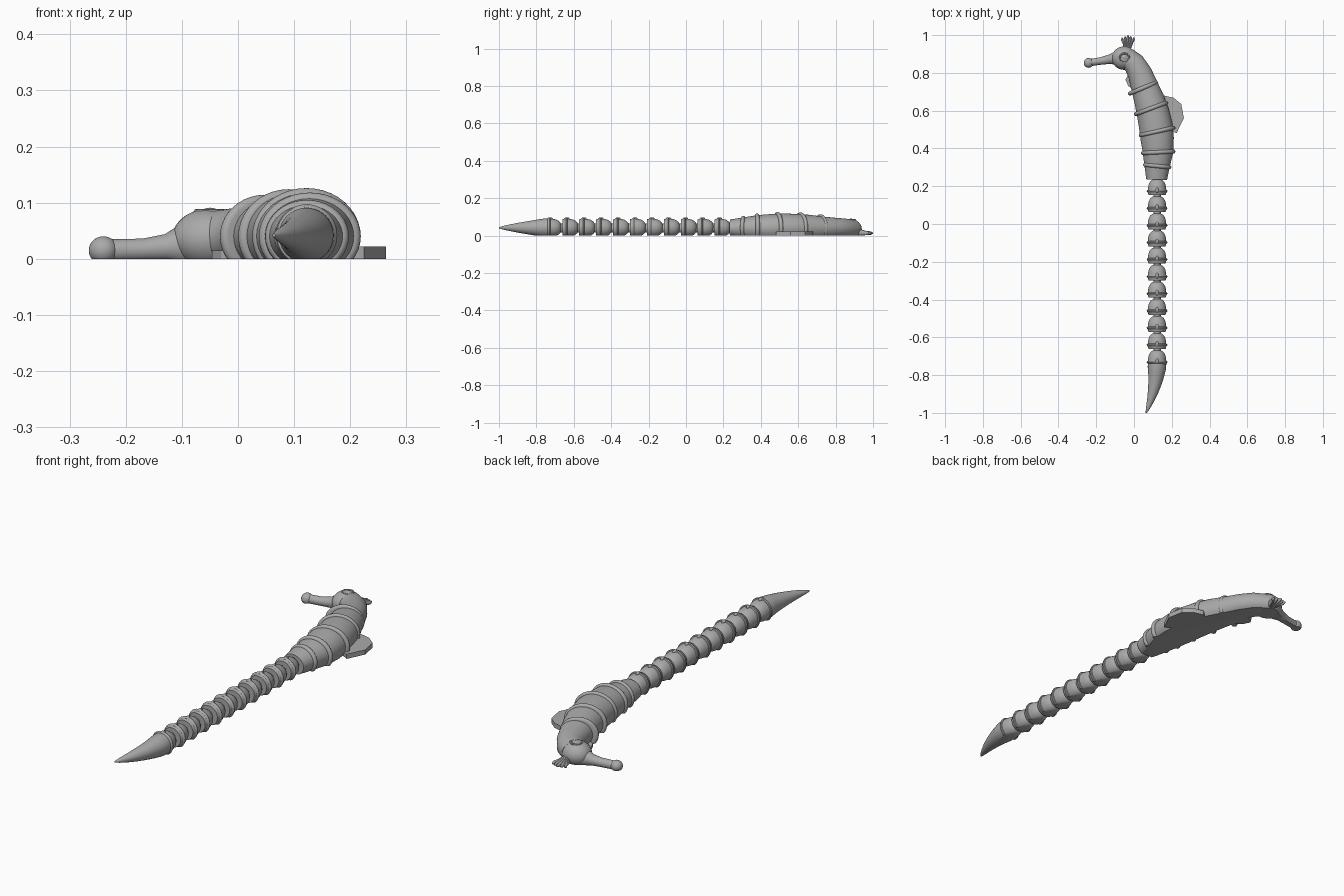
import bpy, bmesh
from math import sin, cos, pi
from mathutils import Vector

cube = bpy.data.objects.get("Cube")
if cube:
    bpy.data.objects.remove(cube, do_unlink=True)

grey = bpy.data.materials.new("plain grey")
grey.use_nodes = True
colour = (0.4, 0.4, 0.4, 1)
grey.diffuse_color = colour
grey.node_tree.nodes["Principled BSDF"].inputs["Base Color"].default_value = colour


def finish(name, bm, angle=0.6):
    """Cut the underside flat on the ground and make a shaded object."""
    geom = bm.verts[:] + bm.edges[:] + bm.faces[:]
    cut = bmesh.ops.bisect_plane(bm, geom=geom, plane_co=(0, 0, 0),
                                 plane_no=(0, 0, 1), clear_inner=True)
    edges = [e for e in cut["geom_cut"] if isinstance(e, bmesh.types.BMEdge)]
    if edges:
        bmesh.ops.holes_fill(bm, edges=edges, sides=0)
    bmesh.ops.recalc_face_normals(bm, faces=bm.faces[:])
    mesh = bpy.data.meshes.new(name)
    bm.to_mesh(mesh)
    bm.free()
    mesh.materials.append(grey)
    ob = bpy.data.objects.new(name, mesh)
    bpy.context.collection.objects.link(ob)
    bpy.ops.object.select_all(action='DESELECT')
    ob.select_set(True)
    bpy.context.view_layer.objects.active = ob
    bpy.ops.object.shade_smooth_by_angle(angle=angle)
    return ob


def tube(name, path, sides=40):
    """Loft ellipses (x, y, z, half width, half height) along a path."""
    bm = bmesh.new()
    rings = []
    for i, (x, y, z, w, h) in enumerate(path):
        a, b = path[max(i - 1, 0)], path[min(i + 1, len(path) - 1)]
        t = Vector((b[0] - a[0], b[1] - a[1], 0)).normalized()
        side = Vector((-t.y, t.x, 0))
        c = Vector((x, y, z))
        rings.append([bm.verts.new(c + side * w * cos(k * 2 * pi / sides)
                                   + Vector((0, 0, h * sin(k * 2 * pi / sides))))
                      for k in range(sides)])
    for r, s in zip(rings, rings[1:]):
        for k in range(sides):
            n = (k + 1) % sides
            bm.faces.new((r[k], r[n], s[n], s[k]))
    bm.faces.new(rings[0])
    bm.faces.new(rings[-1])
    return finish(name, bm)


def ball(name, centre, size):
    bm = bmesh.new()
    bmesh.ops.create_uvsphere(bm, u_segments=32, v_segments=20, radius=1)
    bmesh.ops.scale(bm, vec=size, verts=bm.verts)
    bmesh.ops.translate(bm, vec=centre, verts=bm.verts)
    return finish(name, bm)


def plate(name, outline, height):
    bm = bmesh.new()
    base = bm.faces.new([bm.verts.new((x, y, 0)) for x, y in outline])
    top = bmesh.ops.extrude_face_region(bm, geom=[base])["geom"]
    bmesh.ops.translate(bm, vec=(0, 0, height),
                        verts=[v for v in top if isinstance(v, bmesh.types.BMVert)])
    return finish(name, bm)


# Trunk and neck
tube("trunk", [
    (0.12, 0.235, 0.04, 0.055, 0.046), (0.122, 0.30, 0.04, 0.066, 0.056),
    (0.127, 0.38, 0.04, 0.081, 0.069), (0.123, 0.45, 0.04, 0.088, 0.075),
    (0.115, 0.52, 0.04, 0.089, 0.078), (0.10, 0.59, 0.04, 0.086, 0.076),
    (0.08, 0.66, 0.04, 0.080, 0.071), (0.055, 0.73, 0.04, 0.072, 0.062),
    (0.03, 0.80, 0.04, 0.064, 0.055), (0.0, 0.85, 0.038, 0.059, 0.053),
    (-0.04, 0.88, 0.036, 0.056, 0.050)])

# Raised bands round the trunk: centre, half width, half height, slant
bands = [(0.123, 0.307, 0.067, 0.057, -0.10), (0.128, 0.38, 0.083, 0.070, 0.05),
         (0.122, 0.49, 0.091, 0.078, 0.22), (0.09, 0.612, 0.087, 0.076, 0.36),
         (0.047, 0.72, 0.077, 0.066, 0.40)]
for x, y, w, h, slant in bands:
    steps = [k * pi / 8 for k in range(9)]
    tube("trunk_band", [(x + sin(slant) * 0.011 * cos(a), y - cos(slant) * 0.011 * cos(a),
                         0.04, w - 0.003 + 0.011 * sin(a), h - 0.003 + 0.011 * sin(a))
                        for a in steps])

# Head, snout and eye
ball("head", (-0.052, 0.878, 0.035), (0.066, 0.062, 0.054))
snout = [(-0.06, 0.882, 0.03, 0.045, 0.045), (-0.10, 0.877, 0.025, 0.034, 0.038),
         (-0.13, 0.872, 0.02, 0.025, 0.024), (-0.17, 0.864, 0.016, 0.020, 0.020),
         (-0.215, 0.857, 0.015, 0.019, 0.020), (-0.245, 0.853, 0.015, 0.019, 0.020)]
tube("snout", snout)
ball("snout_tip", (-0.24, 0.853, 0.015), (0.026, 0.026, 0.025))
bm = bmesh.new()
loops = [[bm.verts.new((-0.05 + (0.024 + 0.005 * cos(b)) * cos(a),
                        0.882 + (0.021 + 0.005 * cos(b)) * sin(a), 0.084 + 0.005 * sin(b)))
          for b in [k * pi / 4 for k in range(8)]] for a in [k * pi / 16 for k in range(32)]]
for i in range(32):
    for k in range(8):
        r, s, n = loops[i], loops[(i + 1) % 32], (k + 1) % 8
        bm.faces.new((r[k], r[n], s[n], s[k]))
finish("eye_rim", bm)
ball("eye", (-0.05, 0.882, 0.084), (0.015, 0.013, 0.007))

# Crown of small fingers
for k in range(5):
    s = k - 2
    end_y = 0.995 - 0.006 * abs(s)
    tube("crown_finger", [(-0.035 + s * 0.005, 0.925, 0.018, 0.008, 0.018),
                          (-0.033 + s * 0.010, 0.96, 0.014, 0.008, 0.012),
                          (-0.032 + s * 0.015, end_y - 0.006, 0.013, 0.007, 0.009),
                          (-0.032 + s * 0.0155, end_y + 0.005, 0.013, 0.002, 0.003)], 12)

# Back fin and small chest fin
plate("back_fin", [(0.12, 0.66), (0.16, 0.68), (0.21, 0.668), (0.25, 0.635),
                   (0.264, 0.56), (0.225, 0.48), (0.15, 0.52)], 0.022)
plate("chest_fin", [(-0.03, 0.79), (-0.046, 0.765), (-0.03, 0.73), (0.02, 0.70),
                    (0.03, 0.78)], 0.015)

# Jointed tail: domed beads, each with a rim and a hinge knob
dome = [(0, 0.018), (0.004, 0.027), (0.012, 0.036), (0.024, 0.043), (0.04, 0.047),
        (0.056, 0.049), (0.058, 0.053), (0.063, 0.055), (0.068, 0.053)]
for i in range(11):
    y = 0.237 - 0.0905 * i
    end = [(0.071, 0.049), (0.084, 0.045)]
    path = [(0.122, y - d, 0.042, r, r) for d, r in dome + end]
    if i < 10:
        tube("tail_bead", path)
        tube("tail_joint", [(0.122, y - 0.08, 0.04, 0.02, 0.024),
                            (0.122, y - 0.10, 0.04, 0.02, 0.024)], 16)
    else:
        # Curved pointed end of the tail
        path = path[:-1]
        for k in range(1, 13):
            f = k / 12
            r = 0.049 * (1 - f) ** 0.8 + 0.003
            path.append((0.122 - 0.058 * f ** 1.8, y - 0.071 - (0.929 + y) * f,
                         0.042, r, r))
        tube("tail_tip", path)
    ball("hinge_knob", (0.122, y - 0.058, 0.091), (0.008, 0.014, 0.007))
